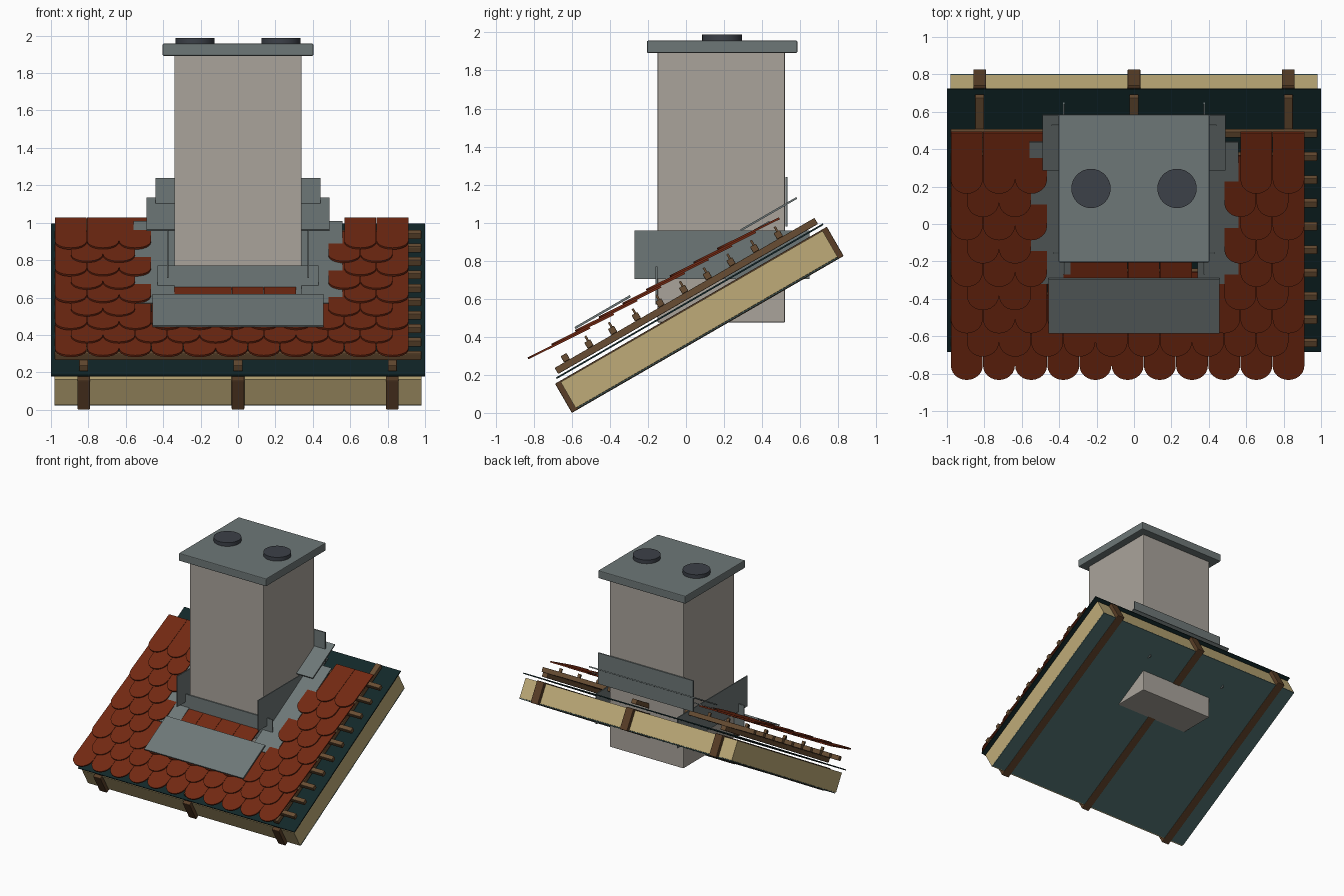
import bpy, bmesh, math
from mathutils import Matrix, Vector

if "Cube" in bpy.data.objects:
    bpy.data.objects.remove(bpy.data.objects["Cube"])

PITCH = math.radians(30)
# roof frame: x across, local y up the slope, local z away from the roof
ROOF = Matrix.Translation((0, -0.6, 0)) @ Matrix.Rotation(PITCH, 4, 'X')


def mat(name, r, g, b):
    m = bpy.data.materials.new(name)
    m.diffuse_color = (r, g, b, 1)
    m.use_nodes = True
    m.node_tree.nodes["Principled BSDF"].inputs["Base Color"].default_value = m.diffuse_color
    return m


CLAY = mat("clay red", 0.17, 0.022, 0.006)
STONE = mat("render beige", 0.40, 0.37, 0.33)
LEAD = mat("lead grey", 0.155, 0.185, 0.185)
FLUE = mat("flue dark grey", 0.045, 0.052, 0.065)
WOOL = mat("insulation tan", 0.52, 0.41, 0.19)
RAFTER = mat("rafter brown", 0.10, 0.048, 0.02)
LATH = mat("batten brown", 0.14, 0.075, 0.033)
SHEET = mat("underlay dark teal", 0.006, 0.02, 0.022)
FOIL = mat("vapour barrier teal", 0.065, 0.13, 0.13)


def finish(name, bm, material, matrix=Matrix(), bevel=0):
    bmesh.ops.recalc_face_normals(bm, faces=bm.faces)
    me = bpy.data.meshes.new(name)
    bm.to_mesh(me)
    bm.free()
    me.materials.append(material)
    ob = bpy.data.objects.new(name, me)
    bpy.context.collection.objects.link(ob)
    ob.matrix_world = matrix
    if bevel:
        md = ob.modifiers.new("bevel", 'BEVEL')
        md.width = bevel
        md.segments = 2
    return ob


def add_box(bm, x0, x1, y0, y1, z0, z1):
    m = Matrix.Translation(((x0 + x1) / 2, (y0 + y1) / 2, (z0 + z1) / 2))
    m = m @ Matrix.Diagonal((x1 - x0, y1 - y0, z1 - z0, 1))
    bmesh.ops.create_cube(bm, size=1, matrix=m)


def box(name, dims, material, matrix=Matrix(), bevel=0):
    bm = bmesh.new()
    add_box(bm, *dims)
    return finish(name, bm, material, matrix, bevel)


# layered roof deck
box("vapour_barrier", (-0.98, 0.98, 0.04, 1.62, 0.004, 0.011), FOIL, ROOF)
box("insulation", (-0.98, 0.98, 0.03, 1.62, 0.012, 0.17), WOOL, ROOF)
box("underlay", (-1, 1, 0.02, 1.64, 0.194, 0.203), SHEET, ROOF)
for i, x in enumerate((-0.825, 0, 0.825)):
    box(f"rafter_{i}", (x - 0.034, x + 0.034, 0, 1.65, 0, 0.177), RAFTER, ROOF, 0.005)
    box(f"counter_batten_{i}", (x - 0.024, x + 0.024, 0.04, 1.617, 0.213, 0.25),
        LATH, ROOF, 0.004)

# tiling battens
STEP = 0.1437
for i in range(10):
    s = 0.115 + STEP * i
    box(f"batten_{i}", (-0.98, 0.98, s - 0.018, s + 0.018, 0.25, 0.287), LATH, ROOF, 0.004)

# round-ended tiles in staggered rows, left out around the chimney
W, LENGTH, THICK = 0.172, 0.364, 0.011
R = W / 2 - 0.001


def add_tile(bm, cx, row):
    pts = [Vector((R, LENGTH, 0)), Vector((-R, LENGTH, 0))]
    for k in range(13):
        a = math.pi + math.pi * k / 12
        pts.append(Vector((R * math.cos(a), R + R * math.sin(a), 0)))
    m = Matrix.Translation((cx, -0.057 + STEP * row, 0.358)) @ Matrix.Rotation(-0.063, 4, 'X')
    face = bm.faces.new([bm.verts.new(m @ p) for p in pts])
    up = bmesh.ops.extrude_face_region(bm, geom=[face])
    top = [v for v in up["geom"] if isinstance(v, bmesh.types.BMVert)]
    bmesh.ops.translate(bm, verts=top, vec=(0, 0, THICK))


for row in range(9):
    bm, nibs = bmesh.new(), bmesh.new()
    odd = row % 2
    for k in range(11 - odd):
        cx = -0.98 + W * (k + 0.5 + odd / 2)
        beside = abs(cx) - W / 2 > 0.43
        if row < 3 or beside or (row == 3 and abs(cx) < 0.33):
            add_tile(bm, cx, row)
            s = 0.263 + STEP * row
            add_box(nibs, cx - 0.012, cx + 0.012, s - 0.006, s + 0.006, 0.285, 0.315)
    finish(f"tile_row_{row}", bm, CLAY, ROOF)
    finish(f"tile_nibs_{row}", nibs, LATH, ROOF)

# chimney
box("chimney_stack", (-0.34, 0.34, -0.15, 0.52, 0.475, 1.9), STONE, bevel=0.006)
box("chimney_cap", (-0.403, 0.403, -0.205, 0.585, 1.892, 1.957), LEAD, bevel=0.006)
for side, x in (("left", -0.23), ("right", 0.23)):
    bm = bmesh.new()
    bmesh.ops.create_cone(bm, cap_ends=True, segments=32, radius1=0.105, radius2=0.105,
                          depth=0.04, matrix=Matrix.Translation((x, 0.19, 1.968)))
    ob = finish(f"flue_{side}", bm, FLUE)
    bpy.context.view_layer.objects.active = ob
    ob.select_set(True)
    bpy.ops.object.shade_smooth_by_angle()
    ob.select_set(False)


# flashings: sloped plates centred at (y, z), and upright plates
def sloped(name, x0, x1, y, z, length, t=0.008):
    m = Matrix.Translation((0, y, z)) @ Matrix.Rotation(PITCH, 4, 'X')
    box(name, (x0, x1, -length / 2, length / 2, -t / 2, t / 2), LEAD, m)


sloped("front_apron", -0.457, 0.457, -0.438, 0.53, 0.335, 0.012)
sloped("back_gutter", -0.49, 0.49, 0.435, 1.045, 0.34, 0.01)
box("front_upstand", (-0.43, 0.43, -0.16, -0.151, 0.57, 0.77), LEAD)
box("back_upstand", (-0.44, 0.44, 0.523, 0.533, 0.98, 1.24), LEAD)
for side, sgn in (("left", -1), ("right", 1)):
    a, b = sorted((sgn * 0.34, sgn * 0.56))
    sloped(f"side_flashing_{side}", a, b, 0.06, 0.787, 0.875)
    a, b = sorted((sgn * 0.371, sgn * 0.379))
    box(f"side_upstand_{side}", (a, b, -0.27, 0.65, 0.705, 0.96), LEAD)
